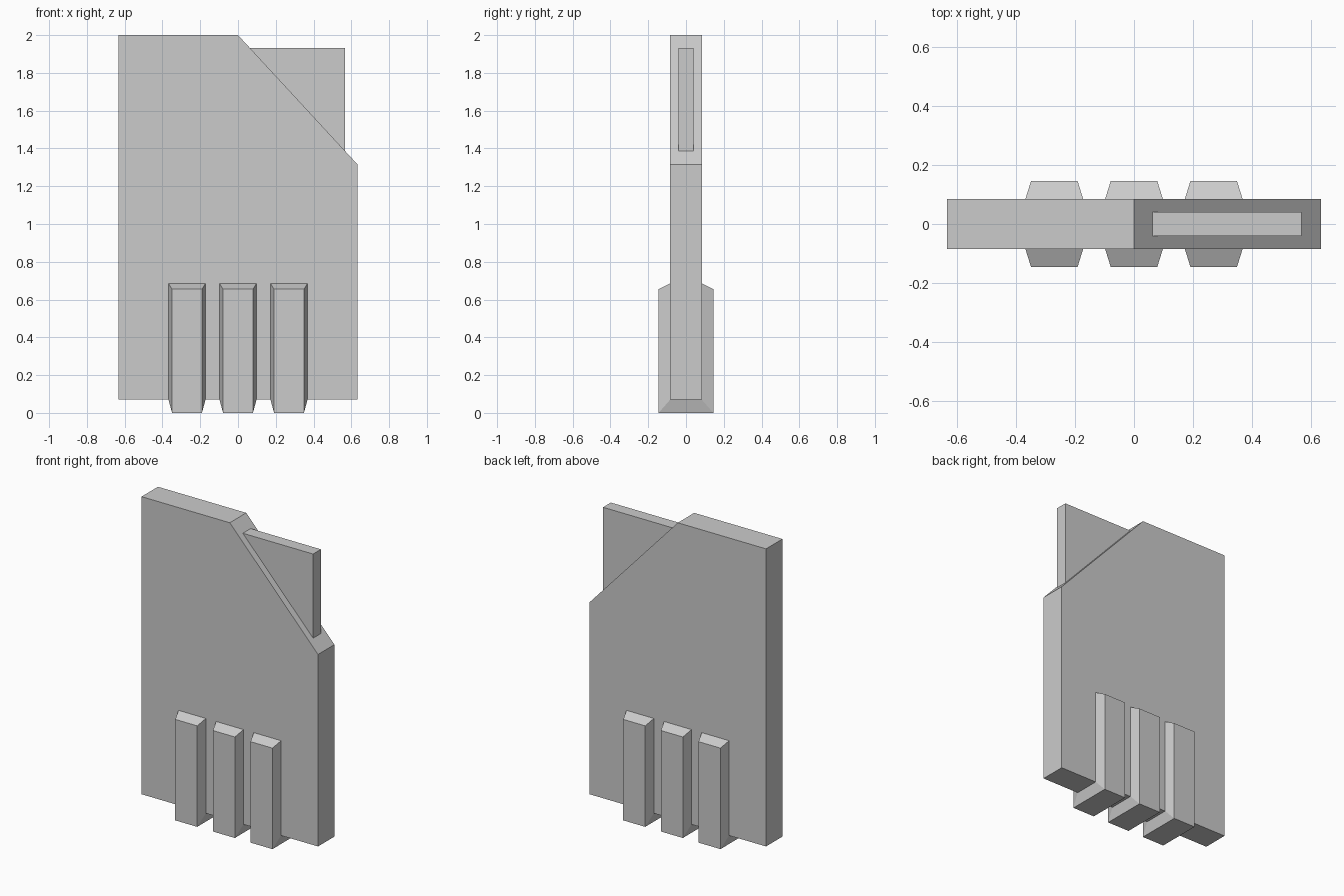
import bpy, bmesh

if "Cube" in bpy.data.objects:
    bpy.data.objects.remove(bpy.data.objects["Cube"])


def finish(name, bm):
    bmesh.ops.recalc_face_normals(bm, faces=bm.faces[:])
    mesh = bpy.data.meshes.new(name)
    bm.to_mesh(mesh)
    bm.free()
    obj = bpy.data.objects.new(name, mesh)
    bpy.context.collection.objects.link(obj)
    return obj


def slab(name, profile, half_y):
    """Extrude an (x, z) outline through the thickness."""
    bm = bmesh.new()
    face = bm.faces.new([bm.verts.new((x, -half_y, z)) for x, z in profile])
    new = bmesh.ops.extrude_face_region(bm, geom=[face])["geom"]
    bmesh.ops.translate(bm, vec=(0, 2 * half_y, 0),
                        verts=[v for v in new if isinstance(v, bmesh.types.BMVert)])
    return finish(name, bm)


def wrapped_rib(name, cx):
    """Tapered strip folded in a U around the bottom edge of the body."""
    wide, narrow = 0.098, 0.079
    inner = [(-0.084, 0.685), (-0.084, 0.07), (0.084, 0.07), (0.084, 0.685)]
    outer = [(-0.145, 0.655), (-0.145, 0.0), (0.145, 0.0), (0.145, 0.655)]
    bm = bmesh.new()
    rings = []
    for (iy, iz), (oy, oz) in zip(inner, outer):
        rings.append([bm.verts.new(p) for p in (
            (cx - wide, iy, iz), (cx - narrow, oy, oz),
            (cx + narrow, oy, oz), (cx + wide, iy, iz))])
    for a, b in zip(rings, rings[1:]):
        for i in range(4):
            j = (i + 1) % 4
            bm.faces.new((a[i], a[j], b[j], b[i]))
    bm.faces.new(rings[0])
    bm.faces.new(rings[-1])
    return finish(name, bm)


# Main plate with one cut corner
slab("body_plate", [(-0.633, 0.07), (0.633, 0.07), (0.633, 1.315),
                    (0.0, 2.0), (-0.633, 2.0)], 0.084)

# Thin inner panel showing past the cut corner
slab("inner_panel", [(-0.567, 0.137), (0.567, 0.137),
                     (0.567, 1.932), (-0.567, 1.932)], 0.04)

# Three ribs wrapping the lower edge, front to back
for label, x in (("left", -0.27), ("middle", 0.0), ("right", 0.27)):
    wrapped_rib(label + "_rib", x)
